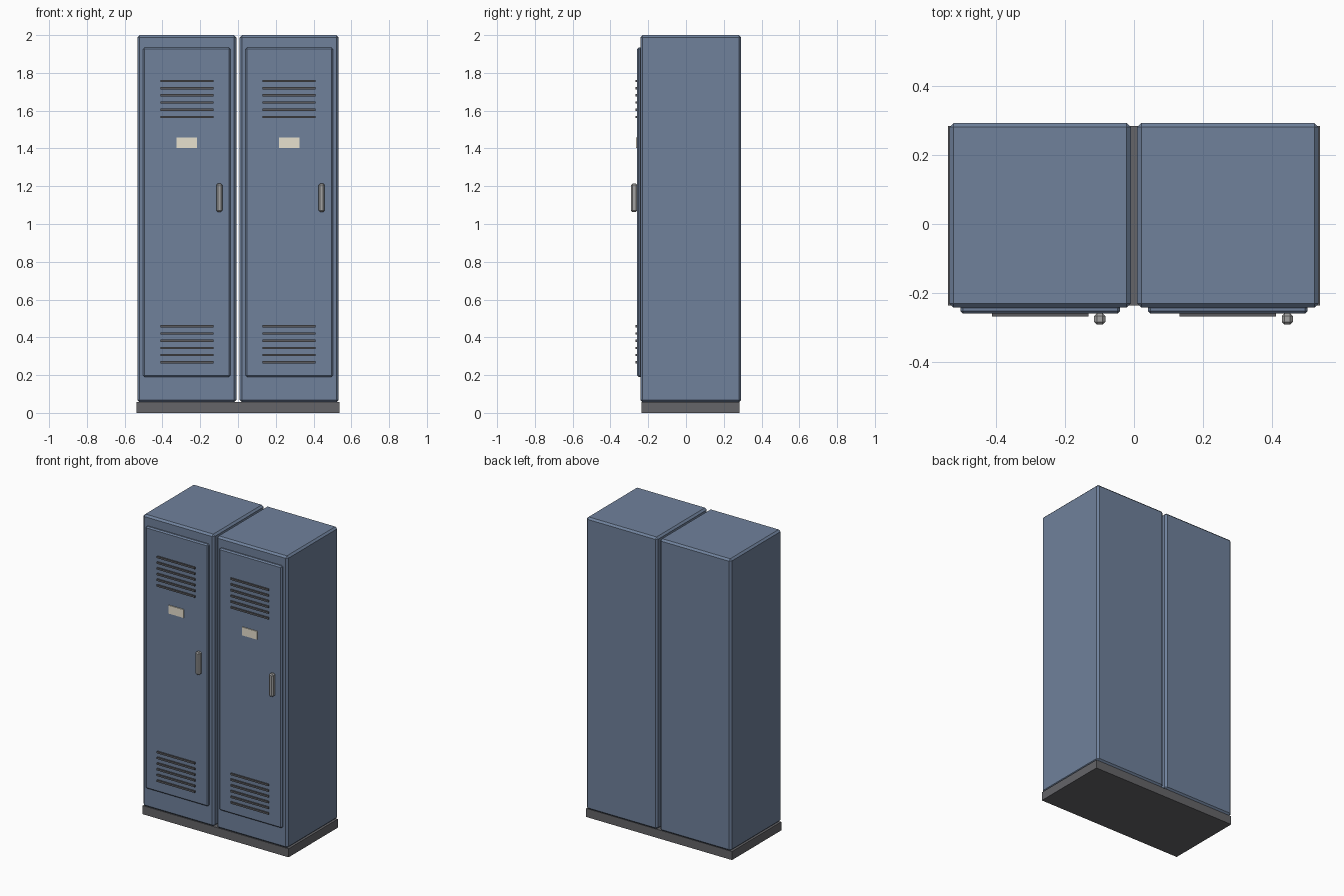
import bpy

if "Cube" in bpy.data.objects:
    bpy.data.objects.remove(bpy.data.objects["Cube"])


def material(name, rgb):
    m = bpy.data.materials.new(name)
    m.diffuse_color = (*rgb, 1)
    m.use_nodes = True
    m.node_tree.nodes["Principled BSDF"].inputs["Base Color"].default_value = m.diffuse_color
    return m


BLUE = material("blue_paint", (0.16, 0.22, 0.33))
DARK = material("dark_metal", (0.13, 0.13, 0.14))
SLOT = material("slot_dark", (0.10, 0.10, 0.11))
CREAM = material("label_card", (0.80, 0.75, 0.62))
STEEL = material("handle_steel", (0.36, 0.36, 0.36))


def box(name, lo, hi, mat, bevel=0.0):
    """Box between two corners, with an optional chamfer."""
    bpy.ops.mesh.primitive_cube_add(
        size=1, location=[(a + b) / 2 for a, b in zip(lo, hi)])
    ob = bpy.context.object
    ob.name = name
    ob.scale = [b - a for a, b in zip(lo, hi)]
    bpy.ops.object.transform_apply(location=False, rotation=False, scale=True)
    ob.data.materials.append(mat)
    if bevel:
        mod = ob.modifiers.new("chamfer", "BEVEL")
        mod.width = bevel
        mod.segments = 1
    return ob


# Shared plinth
box("plinth", (-0.537, -0.235, 0), (0.537, 0.283, 0.057), DARK)

for side, cx in (("left", -0.271), ("right", 0.271)):
    # Cabinet and door
    box(f"{side}_cabinet", (cx - 0.262, -0.242, 0.057),
        (cx + 0.262, 0.292, 2.0), BLUE, 0.012)
    box(f"{side}_door", (cx - 0.231, -0.259, 0.19),
        (cx + 0.231, -0.235, 1.934), BLUE, 0.008)

    # Upper and lower rows of vent slats
    for row, z0 in (("lower", 0.268), ("upper", 1.567)):
        for i in range(6):
            z = z0 + i * 0.038
            box(f"{side}_{row}_vent_{i + 1}", (cx - 0.14, -0.268, z - 0.006),
                (cx + 0.14, -0.255, z + 0.006), SLOT)

    # Name card and pull handle
    box(f"{side}_label", (cx - 0.055, -0.265, 1.403),
        (cx + 0.055, -0.255, 1.458), CREAM)
    box(f"{side}_handle", (cx + 0.156, -0.291, 1.063),
        (cx + 0.188, -0.258, 1.214), STEEL, 0.008)
